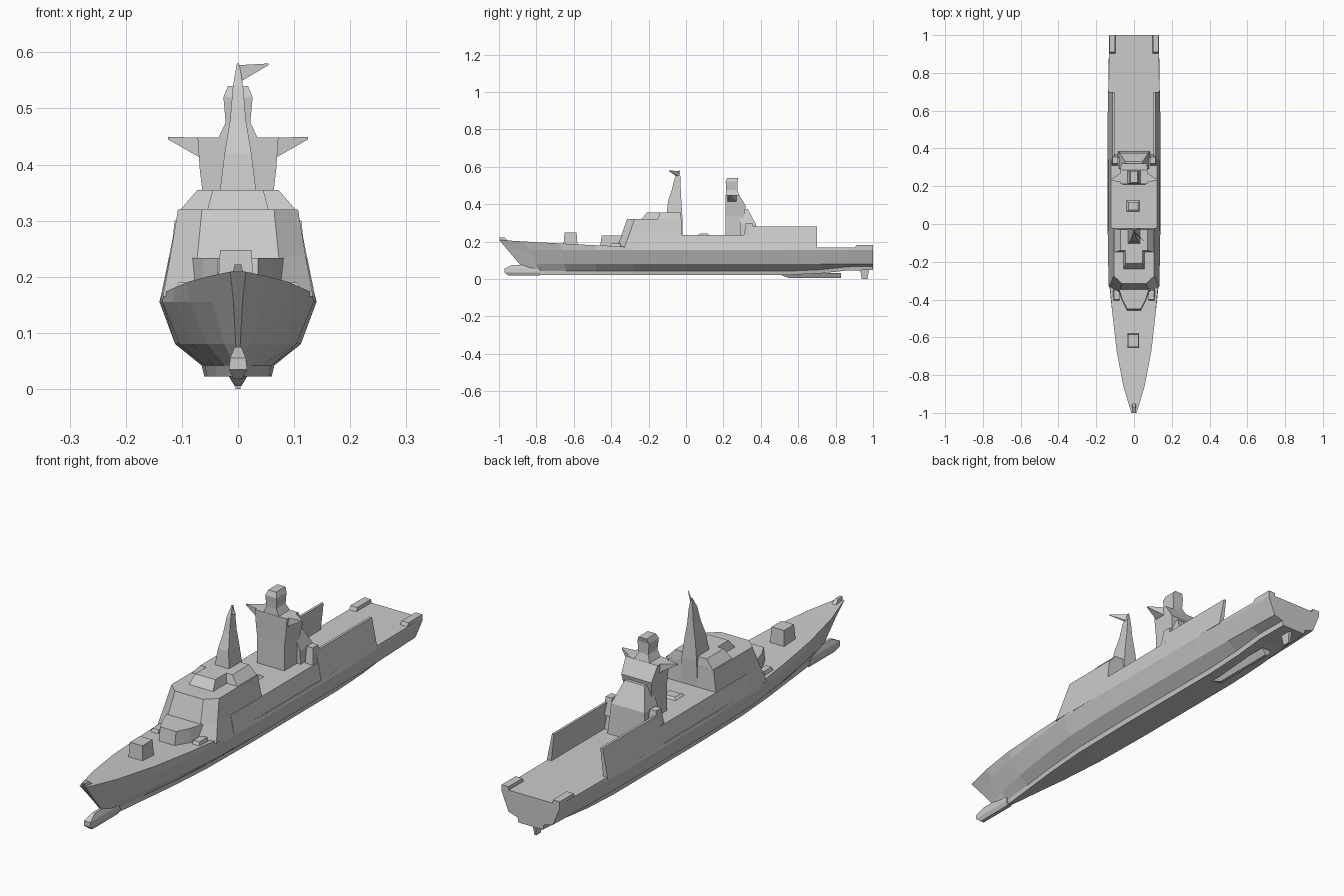
import bpy, bmesh


def loft(name, rings):
    """Skin a series of closed rings with equal point counts and cap both ends."""
    bm = bmesh.new()
    loops = [[bm.verts.new(p) for p in ring] for ring in rings]
    n = len(loops[0])
    for a, b in zip(loops, loops[1:]):
        for i in range(n):
            j = (i + 1) % n
            bm.faces.new((a[i], a[j], b[j], b[i]))
    bm.faces.new(loops[0])
    bm.faces.new(loops[-1])
    bmesh.ops.recalc_face_normals(bm, faces=bm.faces)
    mesh = bpy.data.meshes.new(name)
    bm.to_mesh(mesh)
    bm.free()
    obj = bpy.data.objects.new(name, mesh)
    bpy.context.collection.objects.link(obj)
    return obj


def tower(name, levels):
    """Stack of rectangles: (x0, x1, y0, y1, z)."""
    return loft(name, [[(x0, y0, z), (x1, y0, z), (x1, y1, z), (x0, y1, z)]
                       for x0, x1, y0, y1, z in levels])


def block(name, *levels):
    """Symmetric tower: (half width, y0, y1, z)."""
    return tower(name, [(-h, h, y0, y1, z) for h, y0, y1, z in levels])


def mirror(obj):
    obj.modifiers.new("mirror", 'MIRROR')
    return obj


def hull_ring(y, rake, bottom, zb, chine, knuckle, deck, zd):
    half = [(bottom, zb), (bottom * 1.08, zb + 0.02), (chine, 0.08),
            (knuckle, 0.155), (deck, zd)]
    pts = half + [(-x, z) for x, z in reversed(half)]
    return [(x, y + rake * (z - 0.08), z) for x, z in pts]


# Hull: raked bow, hard chine, knuckle below the deck edge
loft("hull", [hull_ring(*s) for s in (
    (-0.89, -0.85, 0.003, 0.03, 0.004, 0.008, 0.014, 0.209),
    (-0.80, -0.50, 0.008, 0.022, 0.025, 0.045, 0.056, 0.20),
    (-0.65, -0.20, 0.022, 0.022, 0.055, 0.085, 0.092, 0.19),
    (-0.48, 0.0, 0.040, 0.022, 0.082, 0.114, 0.114, 0.18),
    (-0.28, 0.0, 0.055, 0.022, 0.104, 0.135, 0.132, 0.172),
    (0.00, 0.0, 0.060, 0.022, 0.112, 0.14, 0.137, 0.168),
    (0.55, 0.0, 0.060, 0.022, 0.112, 0.14, 0.137, 0.168),
    (0.72, 0.0, 0.060, 0.03, 0.110, 0.136, 0.134, 0.168),
    (0.86, 0.0, 0.060, 0.045, 0.105, 0.134, 0.133, 0.168),
    (1.00, 0.0, 0.055, 0.048, 0.100, 0.131, 0.131, 0.168))])

# Bow bulb, bow staff and underwater gear
block("bow_bulb", (0.008, -0.95, -0.78, 0.018), (0.016, -0.97, -0.78, 0.035),
      (0.014, -0.97, -0.78, 0.055), (0.006, -0.93, -0.78, 0.075))
block("bow_staff", (0.012, -0.985, -0.94, 0.195), (0.006, -1.0, -0.97, 0.222))
block("skeg", (0.006, 0.55, 0.83, 0.005), (0.022, 0.48, 0.83, 0.032))
block("rudder", (0.004, 0.94, 0.97, 0.0), (0.008, 0.93, 0.98, 0.055))

# Forward gun and launcher house
tower("gun_house", [(-0.036, 0.028, -0.655, -0.58, 0.18),
                    (-0.032, 0.024, -0.65, -0.585, 0.248)])
loft("launcher_house", [[(-0.085 * w, -0.34, z), (-0.065 * w, -0.40, z),
                         (-0.036, -0.46 + s, z), (0.036, -0.46 + s, z),
                         (0.065 * w, -0.40, z), (0.085 * w, -0.34, z)]
                        for z, w, s in ((0.17, 1, 0), (0.233, 0.95, 0.01))])
mirror(tower("side_locker", [(0.075, 0.113, -0.41, -0.35, 0.165),
                             (0.078, 0.106, -0.40, -0.35, 0.19)]))

# Superstructure with inward sloping sides
block("main_deckhouse", (0.137, -0.22, 0.36, 0.16), (0.122, -0.22, 0.35, 0.235))
loft("bridge_block", [[(-x, b, z), (-x, f + 0.04, z), (-x * 0.6, f, z),
                       (x * 0.6, f, z), (x, f + 0.04, z), (x, b, z)]
                      for x, f, b, z in ((0.134, -0.37, -0.02, 0.165),
                                         (0.121, -0.345, -0.02, 0.235),
                                         (0.107, -0.315, -0.025, 0.32))])
block("upper_house", (0.104, -0.15, -0.025, 0.318), (0.072, -0.14, -0.03, 0.355))
block("bridge_roof_house", (0.055, -0.24, -0.13, 0.318), (0.045, -0.21, -0.13, 0.355))

# Forward mast with pennant
block("forward_mast", (0.036, -0.105, -0.02, 0.23), (0.034, -0.105, -0.02, 0.34),
      (0.024, -0.095, -0.025, 0.42), (0.014, -0.075, -0.028, 0.48),
      (0.009, -0.06, -0.03, 0.54), (0.002, -0.04, -0.033, 0.58))
loft("mast_pennant", [[(0.0, -0.045, 0.545), (0.0, -0.035, 0.545), (0.0, -0.038, 0.577)],
                      [(0.054, -0.091, 0.577), (0.054, -0.089, 0.577),
                       (0.054, -0.09, 0.58)]])

# Aft mast, its rear buttress and radar head
block("aft_mast", (0.062, 0.21, 0.31, 0.23), (0.062, 0.212, 0.31, 0.34),
      (0.068, 0.212, 0.32, 0.39), (0.072, 0.212, 0.285, 0.448))
block("mast_buttress", (0.085, 0.29, 0.385, 0.165), (0.075, 0.29, 0.375, 0.29),
      (0.045, 0.29, 0.33, 0.375))
block("radar_head", (0.036, 0.213, 0.285, 0.445), (0.022, 0.215, 0.275, 0.475),
      (0.026, 0.212, 0.275, 0.52), (0.018, 0.22, 0.28, 0.54))
mirror(loft("mast_yard", [[(0.055, 0.22, 0.405), (0.055, 0.28, 0.405),
                           (0.055, 0.28, 0.448), (0.055, 0.22, 0.448)],
                          [(0.125, 0.23, 0.445), (0.125, 0.235, 0.445),
                           (0.125, 0.235, 0.449), (0.125, 0.23, 0.449)]]))

# Tall side walls flanking the open aft deck
mirror(loft("side_wall", [[(0.118, y, 0.16), (0.1385, y, 0.16),
                           (0.114, y, 0.28), (0.104, y, 0.28)]
                          for y in (0.34, 0.70)]))
mirror(tower("wall_locker", [(0.085, 0.12, 0.31, 0.37, 0.23),
                             (0.085, 0.113, 0.32, 0.355, 0.30)]))

# Raised pads on the stern corners
mirror(tower("stern_pad", [(0.098, 0.131, 0.90, 1.0, 0.16),
                           (0.100, 0.131, 0.91, 1.0, 0.182)]))

# Deck hatch amidships
tower("deck_hatch", [(-0.045, 0.035, 0.06, 0.13, 0.23), (-0.03, 0.02, 0.075, 0.115, 0.243)])
